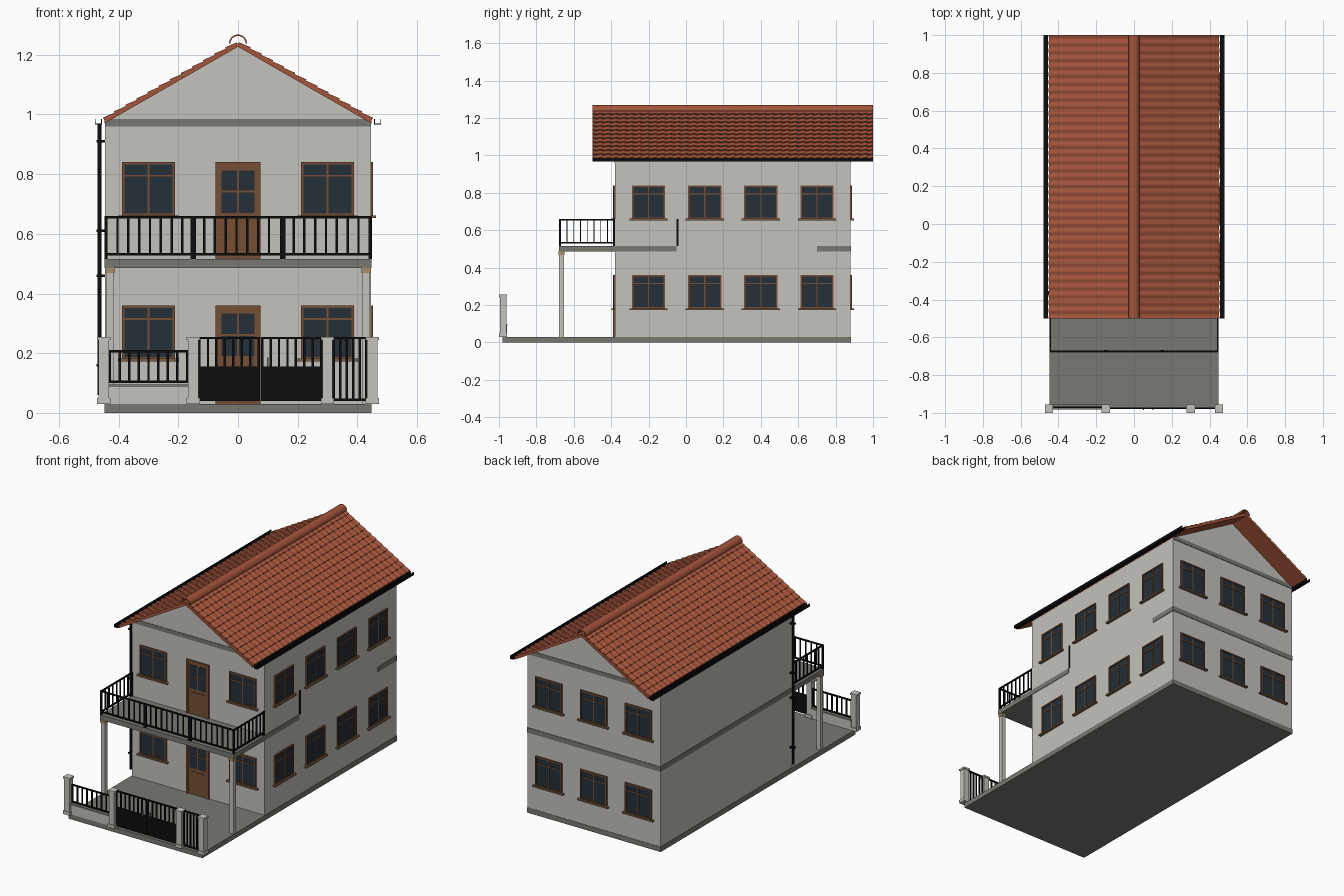
import bpy, bmesh, math
from mathutils import Vector

cube = bpy.data.objects.get("Cube")
if cube:
    bpy.data.objects.remove(cube)


def material(name, rgb):
    m = bpy.data.materials.new(name)
    m.use_nodes = True
    m.diffuse_color = (*rgb, 1)
    m.node_tree.nodes["Principled BSDF"].inputs["Base Color"].default_value = (*rgb, 1)
    return m


PLASTER = material("plaster", (0.55, 0.54, 0.5))
CONCRETE = material("concrete", (0.19, 0.19, 0.17))
TILE = material("terracotta", (0.37, 0.09, 0.043))
TILE_EDGE = material("dark_terracotta", (0.13, 0.035, 0.02))
WOOD = material("wood", (0.18, 0.078, 0.033))
GLASS = material("dark_glass", (0.018, 0.028, 0.04))
IRON = material("black_iron", (0.004, 0.004, 0.004))
SILL = material("sill_stone", (0.2, 0.125, 0.065))
STONE = material("tan_stone", (0.38, 0.27, 0.15))


def finish(name, bm, *mats):
    bmesh.ops.recalc_face_normals(bm, faces=bm.faces)
    mesh = bpy.data.meshes.new(name)
    bm.to_mesh(mesh)
    bm.free()
    for m in mats:
        mesh.materials.append(m)
    ob = bpy.data.objects.new(name, mesh)
    bpy.context.collection.objects.link(ob)
    return ob


def boxes(name, mat, items):
    """One object from boxes given as (x0, x1, y0, y1, z0, z1)."""
    bm = bmesh.new()
    for x0, x1, y0, y1, z0, z1 in items:
        vs = bmesh.ops.create_cube(bm, size=1)["verts"]
        bmesh.ops.scale(bm, vec=(x1 - x0, y1 - y0, z1 - z0), verts=vs)
        bmesh.ops.translate(bm, vec=((x0 + x1) / 2, (y0 + y1) / 2, (z0 + z1) / 2), verts=vs)
    return finish(name, bm, mat)


def prism(name, mat, outline, y0, y1):
    """Extrude an (x, z) outline along y."""
    bm = bmesh.new()
    f = bm.faces.new([bm.verts.new((x, y0, z)) for x, z in outline])
    r = bmesh.ops.extrude_face_region(bm, geom=[f])
    bmesh.ops.translate(bm, vec=(0, y1 - y0, 0),
                        verts=[v for v in r["geom"] if isinstance(v, bmesh.types.BMVert)])
    return finish(name, bm, mat)


W, FRONT, BACK = 0.445, -0.38, 0.88
EAVE, APEX = 0.972, 1.229
FLOOR0, FLOOR1 = 0.485, 0.515

# Main volume and floor slabs
prism("house_walls", PLASTER, [(-W, 0.03), (W, 0.03), (W, EAVE), (0, APEX), (-W, EAVE)], FRONT, BACK)
boxes("ground_slab", CONCRETE, [(-0.448, 0.448, -0.98, BACK + 0.002, 0, 0.03)])
boxes("balcony_slab", CONCRETE, [(-0.448, 0.448, -0.68, FRONT, FLOOR0, FLOOR1)])
boxes("floor_bands", CONCRETE, [
    (-0.448, -W, FRONT, BACK, FLOOR0, FLOOR1),
    (-0.448, 0.448, BACK, BACK + 0.003, FLOOR0, FLOOR1),
    (W, 0.448, FRONT, -0.05, FLOOR0, FLOOR1),
    (W, 0.448, 0.7, BACK, FLOOR0, FLOOR1)])
boxes("gable_bands", CONCRETE, [(-W, W, FRONT - 0.003, FRONT, 0.96, 0.985),
                                (-W, W, BACK, BACK + 0.003, 0.96, 0.985)])

# Roof deck and pantiles
prism("roof_deck", TILE, [(-0.447, 0.97), (0, 1.227), (0.447, 0.97),
                          (0.447, 0.981), (0, 1.238), (-0.447, 0.981)], -0.5, 1)


def pantiles(name, s, rows=12, tiles=36, seg=6):
    bm = bmesh.new()
    ridge, eave = Vector((0, 0, 1.236)), Vector((s * 0.447, 0, 0.979))
    n = Vector((s * 0.257, 0, 0.447)).normalized()
    grid = []
    for k in range(2 * rows):
        t = ((k + 1) // 2) / rows
        lift = 0.006 if k % 2 else 0.001
        line = []
        for j in range(tiles * seg + 1):
            wave = 0.003 * (1 + math.cos(2 * math.pi * j / seg))
            p = ridge.lerp(eave, t) + n * (lift + wave)
            line.append(bm.verts.new((p.x, -0.5 + 1.5 * j / (tiles * seg), p.z)))
        grid.append(line)
    for k in range(2 * rows - 1):
        for j in range(tiles * seg):
            f = bm.faces.new((grid[k][j], grid[k][j + 1], grid[k + 1][j + 1], grid[k + 1][j]))
            f.material_index = k % 2
    # Skirt down to the deck
    rim = [e for e in bm.edges if e.is_boundary]
    r = bmesh.ops.extrude_edge_only(bm, edges=rim)
    bmesh.ops.translate(bm, vec=n * -0.012,
                        verts=[v for v in r["geom"] if isinstance(v, bmesh.types.BMVert)])
    return finish(name, bm, TILE, TILE_EDGE)


def arc(r, a0, a1, z, count=14):
    return [(r * math.cos(a0 + (a1 - a0) * i / count), z + r * math.sin(a0 + (a1 - a0) * i / count))
            for i in range(count + 1)]


smooth = [pantiles("roof_tiles_left", 1), pantiles("roof_tiles_right", -1)]
smooth.append(prism("ridge_cap", TILE, arc(0.03, 0, math.pi, 1.238) + arc(0.025, math.pi, 0, 1.238), -0.5, 1))

# Gutters
gutters = []
for s in (-1, 1):
    for a, b, z0, z1 in ((0.456, 0.459, 0.967, 0.985), (0.477, 0.48, 0.967, 0.985), (0.456, 0.48, 0.967, 0.97)):
        gutters.append((min(s * a, s * b), max(s * a, s * b), -0.5, 1, z0, z1))
boxes("gutters", IRON, gutters)

# Downpipe with brackets
bm = bmesh.new()
bmesh.ops.create_cone(bm, cap_ends=True, segments=16, radius1=0.007, radius2=0.007, depth=0.91)
bmesh.ops.translate(bm, vec=(-0.464, -0.365, 0.515), verts=bm.verts)
smooth.append(finish("downpipe", bm, IRON))
boxes("pipe_brackets", IRON, [(-0.474, -W, -0.375, -0.355, z - 0.004, z + 0.004)
                              for z in (0.16, 0.46, 0.61, 0.91)])


def on_wall(wall, c):
    """Return a box maker for (u0, u1, z0, z1, depth) around position c on a wall."""
    def make(u0, u1, z0, z1, depth):
        if wall == "side":
            return (W - 0.002, W + depth, c + u0, c + u1, z0, z1)
        if wall == "front":
            return (c + u0, c + u1, FRONT - depth, FRONT + 0.002, z0, z1)
        return (c + u0, c + u1, BACK - 0.002, BACK + depth, z0, z1)
    return make


# Windows
frames, panes, sills = [], [], []
spots = [("front", c) for c in (-0.3, 0.3)] + [("back", c) for c in (-0.3, 0, 0.3)]
spots += [("side", c) for c in (-0.2, 0.1, 0.4, 0.7)]
H = 0.089
for wall, c in spots:
    b = on_wall(wall, c)
    for z in (0.18, 0.66):
        top = z + 0.18
        panes.append(b(-H, H, z, top, 0.003))
        frames += [b(-H, -H + 0.008, z, top, 0.008), b(H - 0.008, H, z, top, 0.008),
                   b(-H, H, top - 0.008, top, 0.008), b(-H, H, z, z + 0.008, 0.008),
                   b(-0.003, 0.003, z, top, 0.006), b(-H, H, z + 0.132, z + 0.138, 0.006)]
        sills.append(b(-0.102, 0.102, z - 0.007, z + 0.002, 0.017))
boxes("window_frames", WOOD, frames)
boxes("window_panes", GLASS, panes)
boxes("window_sills", SILL, sills)

# Doors
leaf, door_glass = [], []
b = on_wall("front", 0)
for z, top in ((0.03, 0.36), (FLOOR1, 0.84)):
    leaf += [b(-0.062, 0.062, z, top, 0.004), b(-0.075, -0.062, z, top, 0.009),
             b(0.062, 0.075, z, top, 0.009), b(-0.075, 0.075, top - 0.012, top, 0.009),
             b(-0.042, 0.042, z + 0.025, top - 0.19, 0.007)]
    for u in (-0.055, 0.004):
        for h in (0.17, 0.095):
            door_glass.append(b(u, u + 0.051, top - h, top - h + 0.068, 0.006))
boxes("doors", WOOD, leaf)
boxes("door_panes", GLASS, door_glass)

# Balcony columns
boxes("balcony_columns", PLASTER, [(x - 0.013, x + 0.013, -0.678, -0.652, 0.03, FLOOR0) for x in (-0.43, 0.43)])
boxes("column_capitals", STONE, [(x - 0.016, x + 0.016, -0.681, -0.649, 0.468, FLOOR0) for x in (-0.43, 0.43)])

# Balcony railing
RAIL_Y, TOP = -0.673, 0.66
rail = [(x - 0.009, x + 0.009, RAIL_Y - 0.005, RAIL_Y + 0.005, FLOOR1, TOP) for x in (-0.15, 0.15)]
for z in (0.528, TOP - 0.008):
    rail.append((-0.448, 0.448, RAIL_Y - 0.004, RAIL_Y + 0.004, z, z + 0.008))
for start in (-0.44, -0.15, 0.15):
    for i in range(1, 8):
        x = start + i * 0.29 / 8
        rail.append((x - 0.004, x + 0.004, RAIL_Y - 0.002, RAIL_Y + 0.002, 0.53, TOP))
for x in (-0.443, 0.443):
    rail.append((x - 0.005, x + 0.005, RAIL_Y - 0.005, RAIL_Y + 0.005, FLOOR1, TOP))
    rail.append((x - 0.005, x + 0.005, FRONT - 0.01, FRONT, FLOOR1, TOP))
    for z in (0.528, TOP - 0.008):
        rail.append((x - 0.004, x + 0.004, RAIL_Y, FRONT, z, z + 0.008))
    for i in range(1, 8):
        y = RAIL_Y + i * 0.29 / 8
        rail.append((x - 0.004, x + 0.004, y - 0.002, y + 0.002, 0.53, TOP))
rail.append((W, 0.449, -0.05, -0.041, FLOOR1, TOP))
boxes("balcony_railing", IRON, rail)

# Fence posts with plinths and caps, and the low wall
posts = []
for x in (-0.45, -0.15, 0.3, 0.45):
    for r, z0, z1 in ((0.022, 0.03, 0.05), (0.017, 0.05, 0.244), (0.022, 0.244, 0.255)):
        posts.append((x - r, x + r, -0.978 - r, -0.978 + r, z0, z1))
boxes("fence_posts", PLASTER, posts)
boxes("low_wall", PLASTER, [(-0.434, -0.166, -0.98, -0.958, 0.03, 0.087)])
boxes("low_wall_coping", CONCRETE, [(-0.434, -0.166, -0.983, -0.955, 0.087, 0.095)])


def fence(name, x0, x1, z0, z1, count, y=-0.975, panel=None):
    parts = [(x0, x1, y - 0.004, y + 0.004, z, z + 0.008) for z in (z0, z1 - 0.008)]
    for i in range(count):
        x = x0 + 0.004 + (x1 - x0 - 0.008) * i / (count - 1)
        parts.append((x - 0.004, x + 0.004, y - 0.003, y + 0.003, z0, z1))
    if panel:
        parts.append((x0, x1, y - 0.004, y + 0.004, z0, panel))
    boxes(name, IRON, parts)


# Fence, gate leaves and handles
fence("fence_right", -0.433, -0.167, 0.1, 0.21, 9, y=-0.969)
fence("gate_right", -0.133, 0.073, 0.04, 0.255, 8, panel=0.155)
fence("gate_left", 0.077, 0.283, 0.04, 0.255, 8, panel=0.155)
fence("fence_left", 0.317, 0.433, 0.04, 0.255, 6)
boxes("gate_handles", CONCRETE, [(x - 0.003, x + 0.003, -0.985, -0.979, 0.155, 0.185) for x in (0.05, 0.1)])

# Smooth the curved parts, keeping edges sharp
bpy.ops.object.select_all(action="DESELECT")
for ob in smooth:
    ob.select_set(True)
bpy.context.view_layer.objects.active = smooth[0]
bpy.ops.object.shade_smooth_by_angle(angle=math.radians(35))
